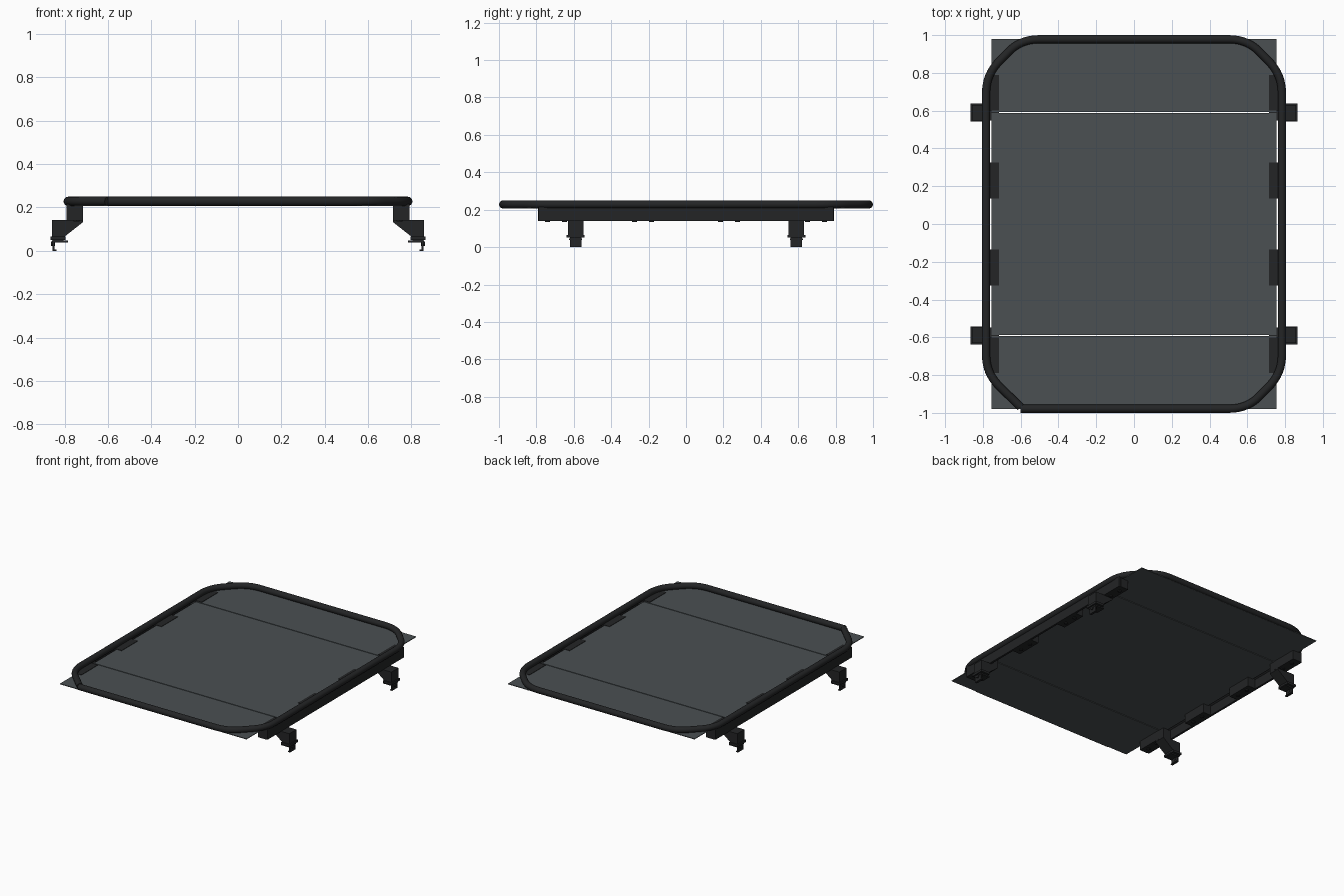
import bpy, bmesh, math
from mathutils import Vector

if "Cube" in bpy.data.objects:
    bpy.data.objects.remove(bpy.data.objects["Cube"])


def material(name, color):
    m = bpy.data.materials.new(name)
    m.diffuse_color = color
    m.use_nodes = True
    m.node_tree.nodes["Principled BSDF"].inputs["Base Color"].default_value = m.diffuse_color
    return m


BLACK = material("black_metal", (0.017, 0.018, 0.019, 1))
DARK = material("dark_panel", (0.07, 0.08, 0.085, 0.9))
CLEAR = material("tinted_panel", (0.07, 0.08, 0.085, 0.55))


def finish(bm, name, mat):
    bmesh.ops.recalc_face_normals(bm, faces=bm.faces)
    me = bpy.data.meshes.new(name)
    bm.to_mesh(me)
    bm.free()
    me.materials.append(mat)
    ob = bpy.data.objects.new(name, me)
    bpy.context.collection.objects.link(ob)
    return ob


def box(name, x, y, z, mat=BLACK):
    bm = bmesh.new()
    bmesh.ops.create_cube(bm, size=1)
    for v in bm.verts:
        v.co = [r[0] + (c + 0.5) * (r[1] - r[0]) for c, r in zip(v.co, (x, y, z))]
    return finish(bm, name, mat)


def prism(name, profile, y0, y1):
    # extrude an xz profile along y
    bm = bmesh.new()
    f = bm.faces.new([bm.verts.new((x, y0, z)) for x, z in profile])
    r = bmesh.ops.extrude_face_region(bm, geom=[f])
    bmesh.ops.translate(bm, vec=(0, y1 - y0, 0),
                        verts=[v for v in r["geom"] if isinstance(v, bmesh.types.BMVert)])
    return finish(bm, name, BLACK)


def bolt(name, loc, radius, depth, axis="Z"):
    rot = (0, math.pi / 2, 0) if axis == "X" else (0, 0, 0)
    bpy.ops.mesh.primitive_cylinder_add(vertices=12, radius=radius, depth=depth,
                                        location=loc, rotation=rot)
    ob = bpy.context.object
    ob.name = name
    ob.data.materials.append(BLACK)
    bpy.ops.object.shade_smooth_by_angle()
    return ob


def span(s, a, b):
    return tuple(sorted((s * a, s * b)))


# tubular hoop: octagon with rounded bends, ends meeting at one sharp corner
corners = [(-0.6, -0.978), (0.6, -0.978), (0.783, -0.79), (0.783, 0.79), (0.6, 0.978),
           (-0.6, 0.978), (-0.783, 0.79), (-0.783, -0.79), (-0.6, -0.97)]
pts = [Vector(corners[0])]
for i in range(1, len(corners) - 1):
    p, c, n = (Vector(corners[j]) for j in (i - 1, i, i + 1))
    a = c + (p - c).normalized() * 0.095
    b = c + (n - c).normalized() * 0.095
    for k in range(9):
        t = k / 8
        pts.append(a * (1 - t) ** 2 + c * 2 * t * (1 - t) + b * t * t)
pts.append(Vector(corners[-1]))
cu = bpy.data.curves.new("hoop_tube", "CURVE")
cu.dimensions = "3D"
cu.bevel_depth = 0.0215
cu.bevel_resolution = 6
cu.use_fill_caps = True
sp = cu.splines.new("POLY")
sp.points.add(len(pts) - 1)
for q, p in zip(sp.points, pts):
    q.co = (p.x, p.y, 0.228, 1)
cu.materials.append(BLACK)
hoop = bpy.data.objects.new("hoop_tube", cu)
bpy.context.collection.objects.link(hoop)

# thin panels
box("centre_panel", (-0.755, 0.755), (-0.588, 0.588), (0.206, 0.211), DARK)
for s, n in ((-1, "front"), (1, "back")):
    box(n + "_panel", (-0.755, 0.755), span(s, 0.594, 0.98), (0.206, 0.211), CLEAR)

for s, side in ((-1, "left"), (1, "right")):
    # side rail plate with four brackets reaching under the panels
    box(side + "_rail", span(s, 0.775, 0.79), (-0.788, 0.788), (0.14, 0.215))
    for i, y in enumerate((-0.695, -0.23, 0.23, 0.695)):
        box(f"{side}_bracket_{i}", span(s, 0.714, 0.776), (y - 0.095, y + 0.095), (0.14, 0.214))
        for d in (-0.045, 0.045):
            bolt(f"{side}_bracket_bolt_{i}", (s * 0.745, y + d, 0.139), 0.013, 0.008)

    # cranked feet with roof clamps
    for y, end in ((-0.59, "front"), (0.59, "back")):
        n = f"{side}_{end}_"
        prof = [(0.715, 0.142), (0.857, 0.142), (0.857, 0.065), (0.8, 0.065), (0.715, 0.132)]
        prism(n + "foot", [(s * x, z) for x, z in prof], y - 0.041, y + 0.041)
        box(n + "foot_mount", span(s, 0.715, 0.79), (y - 0.041, y + 0.041), (0.14, 0.205))
        box(n + "foot_pad", span(s, 0.795, 0.865), (y - 0.048, y + 0.048), (0.05, 0.066))
        box(n + "clamp_plate", span(s, 0.785, 0.858), (y - 0.035, y + 0.035), (0.038, 0.047))
        box(n + "clamp_neck", span(s, 0.805, 0.85), (y - 0.03, y + 0.03), (0.045, 0.052))
        box(n + "clamp_hook", span(s, 0.847, 0.855), (y - 0.031, y + 0.031), (0.0, 0.052))
        box(n + "clamp_lip", span(s, 0.838, 0.855), (y - 0.031, y + 0.031), (0.0, 0.006))
        bolt(n + "clamp_bolt", (s * 0.853, y, 0.032), 0.011, 0.02, "X")
